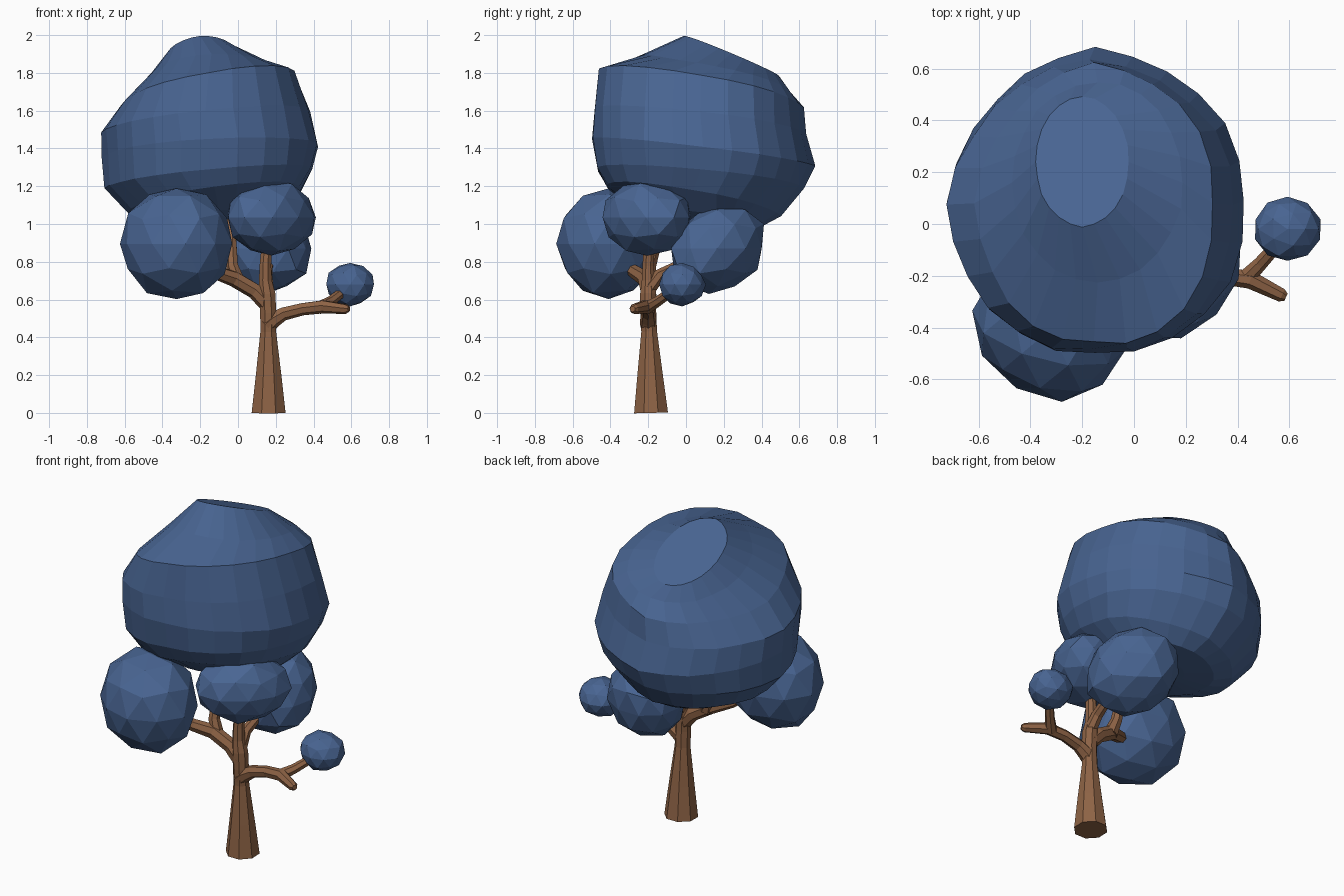
import bpy, bmesh, math, random
from mathutils import Vector

if "Cube" in bpy.data.objects:
    bpy.data.objects.remove(bpy.data.objects["Cube"])

random.seed(4)


def material(name, color):
    m = bpy.data.materials.new(name)
    m.diffuse_color = color
    m.use_nodes = True
    m.node_tree.nodes["Principled BSDF"].inputs["Base Color"].default_value = m.diffuse_color
    return m


LEAF = material("leaf_blue", (0.066, 0.13, 0.29, 1))
BARK = material("bark_brown", (0.27, 0.125, 0.06, 1))


def finish(name, bm, mat):
    bmesh.ops.recalc_face_normals(bm, faces=bm.faces)
    me = bpy.data.meshes.new(name)
    bm.to_mesh(me)
    bm.free()
    me.materials.append(mat)
    ob = bpy.data.objects.new(name, me)
    bpy.context.collection.objects.link(ob)
    return ob


def loft(bm, rings):
    """Skin a list of point rings and cap both ends."""
    loops = [[bm.verts.new(p) for p in r] for r in rings]
    n = len(loops[0])
    for a, b in zip(loops, loops[1:]):
        for i in range(n):
            j = (i + 1) % n
            bm.faces.new((a[i], a[j], b[j], b[i]))
    bm.faces.new(loops[0][::-1])
    bm.faces.new(loops[-1])


def limb(name, path, sides=7):
    """Tapered branch through (x, y, z, radius) points."""
    pts = [Vector(p[:3]) for p in path]
    rings = []
    ref = None
    for i, p in enumerate(pts):
        d = (pts[min(i + 1, len(pts) - 1)] - pts[max(i - 1, 0)]).normalized()
        if ref is None:
            ref = Vector((1, 0, 0)) if abs(d.x) < 0.7 else Vector((0, 0, 1))
        u = (ref - d * ref.dot(d)).normalized()
        ref = u
        v = d.cross(u)
        r = path[i][3]
        rings.append([p + (u * math.cos(t) + v * math.sin(t)) * r
                      for t in (2 * math.pi * (k + 0.5) / sides for k in range(sides))])
    bm = bmesh.new()
    loft(bm, rings)
    return finish(name, bm, BARK)


def clump(name, center, radii, turn=0.0, wobble=0.04, lean=0.0):
    """Faceted leaf ball: scaled, then turned about z and leaned along +y."""
    bm = bmesh.new()
    bmesh.ops.create_icosphere(bm, subdivisions=2, radius=1.03)
    c, s = math.cos(math.radians(turn)), math.sin(math.radians(turn))
    for v in bm.verts:
        k = 1 + random.uniform(-wobble, wobble)
        x, y, z = (v.co[i] * radii[i] * k for i in range(3))
        v.co = Vector((center[0] + x * c - y * s,
                       center[1] + x * s + y * c + lean * z,
                       center[2] + z))
    return finish(name, bm, LEAF)


# Trunk and branches
limb("trunk", [(0.162, -0.185, 0, 0.097), (0.162, -0.19, 0.2, 0.073),
               (0.16, -0.195, 0.43, 0.045), (0.16, -0.2, 0.53, 0.046),
               (0.155, -0.2, 0.63, 0.046), (0.145, -0.2, 0.70, 0.037),
               (0.145, -0.2, 0.78, 0.033), (0.16, -0.19, 0.98, 0.028)], 8)
limb("right_branch", [(0.15, -0.2, 0.46, 0.045), (0.19, -0.2, 0.495, 0.043),
                      (0.24, -0.2, 0.525, 0.037),
                      (0.34, -0.2, 0.55, 0.034), (0.45, -0.215, 0.563, 0.036),
                      (0.57, -0.275, 0.55, 0.027), (0.587, -0.283, 0.55, 0.016)])
limb("right_twig", [(0.43, -0.21, 0.555, 0.035), (0.49, -0.15, 0.59, 0.028),
                    (0.58, -0.05, 0.66, 0.024)])
limb("left_branch", [(0.16, -0.2, 0.57, 0.044), (0.09, -0.2, 0.645, 0.043),
                     (-0.02, -0.215, 0.71, 0.043), (-0.12, -0.27, 0.745, 0.036),
                     (-0.22, -0.34, 0.8, 0.028)])
limb("left_upper_twig", [(0.0, -0.205, 0.69, 0.042), (-0.03, -0.19, 0.78, 0.033),
                         (-0.035, -0.15, 0.92, 0.028), (-0.07, -0.02, 1.1, 0.025)])
limb("back_branch", [(0.155, -0.2, 0.65, 0.038), (0.15, -0.14, 0.73, 0.033),
                     (0.16, -0.04, 0.78, 0.028), (0.17, 0.08, 0.84, 0.025)])

# Small leaf balls
clump("front_left_clump", (-0.325, -0.41, 0.895), (0.295, 0.26, 0.29), 150)
clump("front_right_clump", (0.175, -0.205, 1.035), (0.265, 0.205, 0.195), 45)
clump("back_clump", (0.15, 0.17, 0.87), (0.26, 0.215, 0.235), 130, lean=0.2)
clump("twig_clump", (0.593, -0.02, 0.68), (0.125, 0.12, 0.11))

# Large lopsided crown: z, centre x/y, radius x/y, slope x/y
CROWN = [(0.99, -0.1, 0.10, 0.14, 0.14, 0.05, -0.05),
         (1.03, -0.1, 0.08, 0.32, 0.32, 0.10, -0.13),
         (1.12, -0.125, 0.04, 0.46, 0.46, 0.13, -0.17),
         (1.24, -0.155, 0.08, 0.55, 0.55, 0.09, -0.09),
         (1.38, -0.15, 0.09, 0.57, 0.59, 0.05, -0.12),
         (1.54, -0.172, 0.075, 0.55, 0.56, 0.10, -0.11),
         (1.71, -0.155, 0.08, 0.46, 0.54, 0.17, -0.17),
         (1.81, -0.14, 0.16, 0.33, 0.39, 0.12, -0.27),
         (1.89, -0.2, 0.24, 0.18, 0.25, 0.08, -0.42)]
rings = []
for i, (z, cx, cy, rx, ry, sx, sy) in enumerate(CROWN):
    ring = []
    for k in range(24):
        t = 2 * math.pi * k / 24
        w = 1 + random.uniform(-0.012, 0.012)
        # fuller toward the front right, flatter toward the back left
        if 2 <= i <= 6:
            w += 0.06 * math.cos(t + math.pi / 4) * abs(math.sin(2 * t))
        # soften the front-right shoulder
        drop = 0.03 * max(0, math.cos(t + math.pi / 4)) ** 2 if i == 7 else 0
        dx, dy = rx * math.cos(t) * w, ry * math.sin(t) * w
        ring.append((cx + dx, cy + dy, z + sx * dx + sy * dy - drop))
    rings.append(ring)
bm = bmesh.new()
loft(bm, rings)
finish("crown", bm, LEAF)
